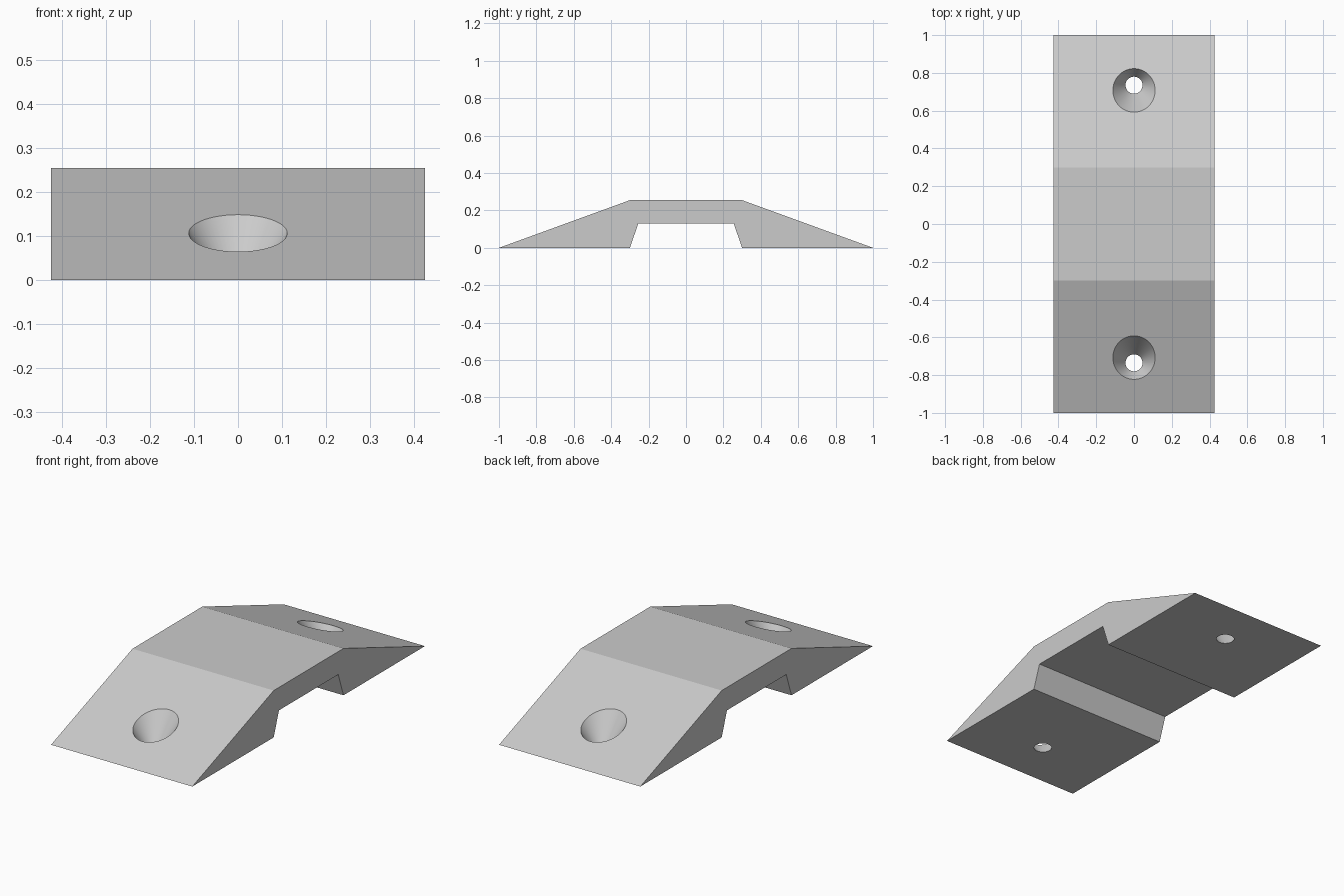
import bpy
import bmesh
import math

if "Cube" in bpy.data.objects:
    bpy.data.objects.remove(bpy.data.objects["Cube"], do_unlink=True)

HALF_WIDTH = 0.425
HOLE_Y = 0.735
HOLE_RADIUS = 0.045   # radius at the underside
HOLE_FLARE = 0.66     # radius gained per unit of height

# Plain grey material
grey = bpy.data.materials.new("plain grey")
grey.use_nodes = True
colour = (0.6, 0.6, 0.6, 1)
grey.diffuse_color = colour
grey.node_tree.nodes["Principled BSDF"].inputs["Base Color"].default_value = colour


def make_object(name, bm):
    bmesh.ops.recalc_face_normals(bm, faces=bm.faces)
    mesh = bpy.data.meshes.new(name)
    bm.to_mesh(mesh)
    bm.free()
    mesh.materials.append(grey)
    obj = bpy.data.objects.new(name, mesh)
    bpy.context.collection.objects.link(obj)
    return obj


# Bracket body: half profile mirrored in y, then extruded across the width
half = [(0.3, 0), (1, 0), (0.3, 0.255)]
recess = (0.255, 0.13)
profile = [recess] + half
profile += [(-y, z) for y, z in reversed(profile)]
bm = bmesh.new()
face = bm.faces.new([bm.verts.new((-HALF_WIDTH, y, z)) for y, z in profile])
result = bmesh.ops.extrude_face_region(bm, geom=[face])
moved = [g for g in result["geom"] if isinstance(g, bmesh.types.BMVert)]
bmesh.ops.translate(bm, verts=moved, vec=(2 * HALF_WIDTH, 0, 0))
bracket = make_object("bracket", bm)


# Flared screw holes, cut straight down through each sloping foot
def cut_hole(y):
    low, high = -0.05, 0.3
    bm = bmesh.new()
    bmesh.ops.create_cone(
        bm, cap_ends=True, segments=64, depth=high - low,
        radius1=HOLE_RADIUS + HOLE_FLARE * low,
        radius2=HOLE_RADIUS + HOLE_FLARE * high)
    bmesh.ops.translate(bm, verts=bm.verts, vec=(0, y, (low + high) / 2))
    cutter = make_object("hole_cutter", bm)
    cutter.hide_render = True
    cut = bracket.modifiers.new("screw hole", "BOOLEAN")
    cut.operation = "DIFFERENCE"
    cut.solver = "EXACT"
    cut.object = cutter
    bpy.ops.object.modifier_apply(modifier=cut.name)
    bpy.data.objects.remove(cutter, do_unlink=True)


bpy.ops.object.select_all(action="DESELECT")
bracket.select_set(True)
bpy.context.view_layer.objects.active = bracket
for side in (-1, 1):
    cut_hole(side * HOLE_Y)

# Smooth hole walls, crisp bracket edges
bpy.ops.object.shade_smooth_by_angle(angle=math.radians(12))
